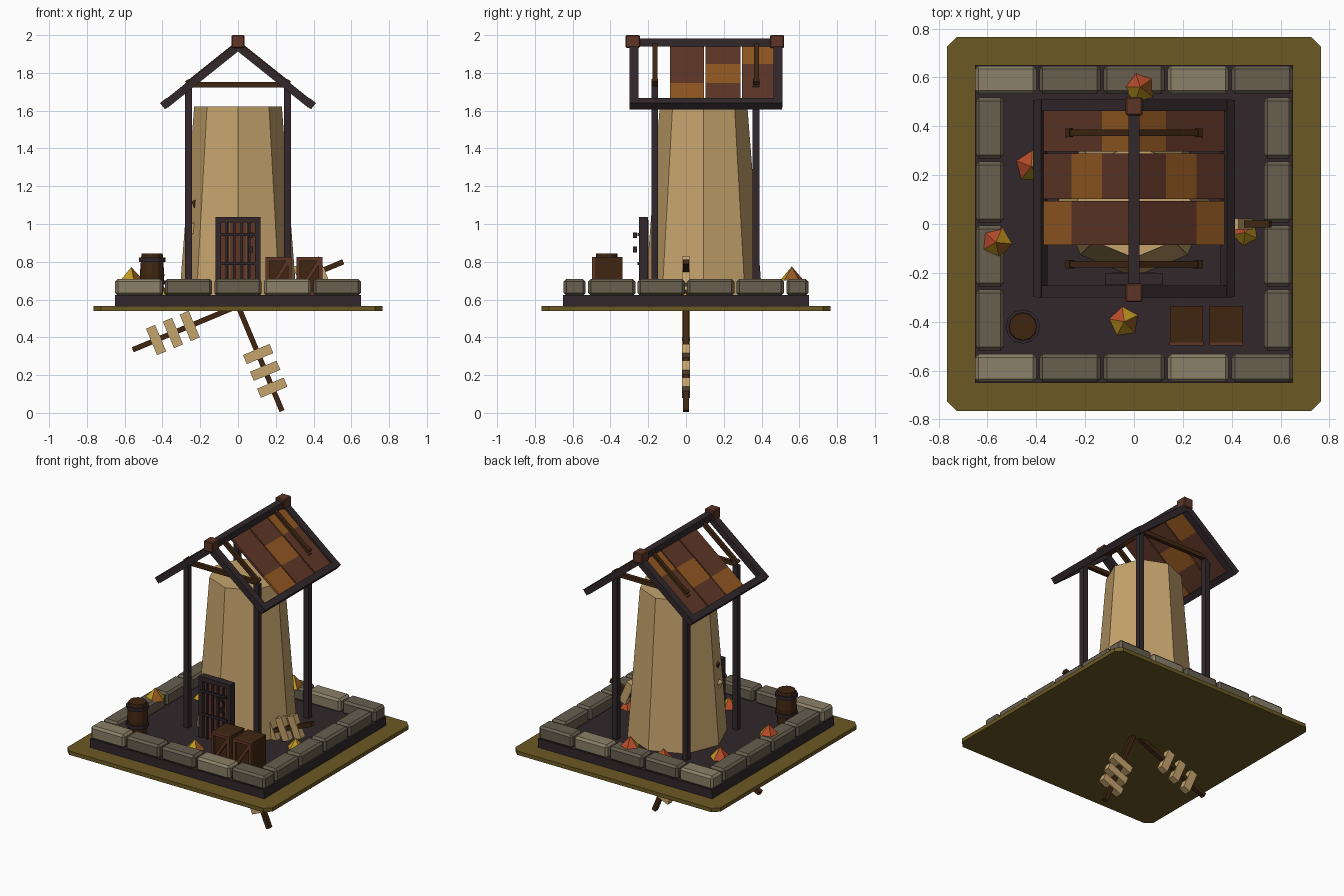
import bpy, bmesh, math
from mathutils import Matrix, Vector

if "Cube" in bpy.data.objects:
    bpy.data.objects.remove(bpy.data.objects["Cube"])

def mat(name, hexcol):
    m = bpy.data.materials.new(name)
    c = [int(hexcol[i:i + 2], 16) / 255 for i in (0, 2, 4)]
    m.diffuse_color = [((v + 0.055) / 1.055) ** 2.4 if v > 0.04 else v / 12.92 for v in c] + [1]
    m.use_nodes = True
    m.node_tree.nodes["Principled BSDF"].inputs["Base Color"].default_value = m.diffuse_color
    return m

OLIVE = mat("olive_grass", "6c5923")
DARK = mat("charcoal_wood", "31272a")
STONE_L = mat("light_stone", "8b8068")
STONE_D = mat("dark_stone", "675e4e")
TAN = mat("tan_plaster", "c5a36d")
WOOD = mat("dark_wood", "402612")
RUST = mat("rust_brown", "5e3626")
ORANGE = mat("orange_tile", "925822")
RED = mat("leaf_red", "b84c2a")
YELLOW = mat("leaf_yellow", "c39a22")

def finish(bm, name, mats, bevel=0):
    me = bpy.data.meshes.new(name)
    bmesh.ops.recalc_face_normals(bm, faces=bm.faces)
    bm.to_mesh(me)
    bm.free()
    for m in mats:
        me.materials.append(m)
    ob = bpy.data.objects.new(name, me)
    bpy.context.collection.objects.link(ob)
    if bevel:
        mod = ob.modifiers.new("bevel", 'BEVEL')
        mod.width, mod.segments = bevel, 1
    return ob

def add_box(bm, c, size, rot_y=0.0, idx=0):
    m = Matrix.Translation(c) @ Matrix.Rotation(rot_y, 4, 'Y') @ Matrix.Diagonal((*size, 1))
    r = bmesh.ops.create_cube(bm, size=1, matrix=m)
    for f in {f for v in r['verts'] for f in v.link_faces}:
        f.material_index = idx

def boxes(name, items, mats, bevel=0):
    """items: (centre, size[, rot_y[, material index]])"""
    bm = bmesh.new()
    for it in items:
        add_box(bm, *it)
    return finish(bm, name, mats, bevel)

def add_cone(bm, c, r1, r2, z0, z1, n, rot=0.0):
    m = Matrix.Translation((c[0], c[1], (z0 + z1) / 2)) @ Matrix.Rotation(rot, 4, 'Z')
    r = bmesh.ops.create_cone(bm, cap_ends=True, segments=n, radius1=r1, radius2=r2,
                              depth=z1 - z0, matrix=m)
    return {f for v in r['verts'] for f in v.link_faces}

# ground slab with clipped corners
bm = bmesh.new()
add_box(bm, (0, 0, 0.553), (1.53, 1.53, 0.026))
vert_edges = [e for e in bm.edges if abs(e.verts[0].co.z - e.verts[1].co.z) > 0.01]
bmesh.ops.bevel(bm, geom=vert_edges, offset=0.04, segments=1, affect='EDGES')
finish(bm, "ground_slab", [OLIVE])
boxes("platform", [((0, 0, 0.595), (1.3, 1.3, 0.06))], [DARK])

# stone border
stones = []
for s in (-1, 1):
    for i in range(5):
        stones.append((((i - 2) * 0.2625, s * 0.59, 0.665), (0.25, 0.115, 0.09), 0, 0 if i in (0, 3) else 1))
    for i in range(4):
        stones.append(((s * 0.59, (i - 1.5) * 0.262, 0.665), (0.115, 0.25, 0.09), 0, 1))
boxes("stone_border", stones, [STONE_L, STONE_D], 0.014)

# eight-sided tower
bm = bmesh.new()
add_cone(bm, (0, 0.093), 0.31, 0.232, 0.62, 1.622, 8)
finish(bm, "tower", [TAN])

# posts and tie beams
boxes("corner_posts", [((x, y, 1.175), (0.036, 0.036, 1.11)) for x in (-0.262, 0.262)
                       for y in (-0.165, 0.37)], [DARK])
boxes("tie_beams", [((0, y, 1.737), (0.51, 0.026, 0.028)) for y in (-0.165, 0.37)], [WOOD])

# roof frame
A = math.atan(0.8)
def slope(s, x0, x1, y, width, thick, lift=0.0, idx=0):
    x = (x0 + x1) / 2
    c = Vector((s * (x + lift * math.sin(A)), y, 1.94 - 0.8 * x + lift * math.cos(A)))
    return (c, ((x1 - x0) / math.cos(A), width, thick), s * A, idx)

frame = [((0, 0.105, 1.961), (0.045, 0.8, 0.042))]
for s in (-1, 1):
    frame.append(((s * 0.383, 0.105, 1.637), (0.042, 0.806, 0.042), s * A))
    frame += [slope(s, 0, 0.385, y, 0.048, 0.042) for y in (-0.276, 0.486)]
boxes("roof_frame", frame, [DARK])
boxes("ridge_caps", [((0, y, 1.966), (0.068, 0.075, 0.068)) for y in (-0.282, 0.482)], [RUST], 0.005)

# roof panels, with an orange diagonal on each slope
rows = ((-0.085, 0.094), (0.102, 0.288), (0.296, 0.465))
cols = (0.0, 0.125, 0.25, 0.365)
panels = []
for s in (-1, 1):
    for r, (y0, y1) in enumerate(rows):
        for c in range(3):
            panels.append(slope(s, cols[c], cols[c + 1], (y0 + y1) / 2, y1 - y0, 0.016,
                                0, 1 if c == 2 - r else 0))
boxes("roof_panels", panels, [RUST, ORANGE])

# rods lying on the slopes
rods = []
for s in (-1, 1):
    for y in (-0.165, 0.373):
        rods.append(slope(s, 0.0, 0.262, y, 0.026, 0.024, 0.014))
        rods.append(slope(s, 0.245, 0.262, y, 0.034, 0.032, 0.014))
boxes("roof_rods", rods, [WOOD])

# door with frame, planks and bars
DY = -0.225
door = [((s * 0.105, DY, 0.83), (0.028, 0.05, 0.41)) for s in (-1, 1)]
door.append(((0, DY, 1.022), (0.238, 0.05, 0.03)))
door += [((x, DY - 0.018, 0.82), (0.012, 0.012, 0.4)) for x in (-0.06, -0.02, 0.02, 0.06)]
door += [((0, DY - 0.026, z), (0.19, 0.012, 0.016)) for z in (0.79, 0.945)]
door += [((0.07, DY - 0.045, z), (0.02, 0.02, 0.03)) for z in (0.865, 0.94)]
boxes("door_frame_and_bars", door, [DARK])
boxes("door_planks", [((x, DY + 0.012, 0.82), (0.045, 0.03, 0.4)) for x in (-0.069, -0.023, 0.023, 0.069)], [RUST])

# four windmill blades around a low centre
bm = bmesh.new()
for k in range(4):
    t = math.radians(22.7 + 90 * k)
    d = Vector((math.cos(t), 0, math.sin(t)))
    o = Vector((0, 0, 0.567))
    add_box(bm, o + d * 0.302, (0.604, 0.03, 0.028), -t, 0)
    for r in (0.277, 0.373, 0.47):
        add_box(bm, o + d * r, (0.052, 0.044, 0.152), -t, 1)
finish(bm, "windmill_blades", [WOOD, TAN])

# crates with braced fronts
for n, cx in (("left_crate", 0.215), ("right_crate", 0.378)):
    it = [((cx, -0.41, 0.725), (0.136, 0.148, 0.2), 0, 0)]
    it += [((cx + s * 0.059, -0.49, 0.725), (0.02, 0.016, 0.2), 0, 1) for s in (-1, 1)]
    it += [((cx, -0.49, z), (0.136, 0.014, 0.02), 0, 1) for z in (0.635, 0.815)]
    it.append(((cx, -0.488, 0.725), (0.2, 0.014, 0.02), -math.atan(1.55), 1))
    boxes(n, it, [WOOD, RUST])

# barrel
bm = bmesh.new()
B = (-0.455, -0.42)
add_cone(bm, B, 0.056, 0.065, 0.62, 0.73, 12)
add_cone(bm, B, 0.065, 0.056, 0.73, 0.843, 12)
for z in (0.68, 0.8):
    for f in add_cone(bm, B, 0.07, 0.07, z, z + 0.022, 12):
        f.material_index = 1
finish(bm, "barrel", [WOOD, DARK])

# leaf piles: five-sided pyramids with mixed colours
piles = ((0.025, 0.56, 0.067, 0.70, 0.775), (-0.42, 0.235, 0.07, 0.62, 0.70),
         (-0.565, -0.075, 0.067, 0.70, 0.772), (0.455, -0.035, 0.058, 0.62, 0.69),
         (-0.04, -0.4, 0.067, 0.62, 0.69), (-0.14, 0.44, 0.065, 0.62, 0.69))
bm = bmesh.new()
for p, (x, y, r, z0, z1) in enumerate(piles):
    for f in add_cone(bm, (x, y), r, 0, z0, z1, 5, 0.3 + p * 0.9):
        c = f.calc_center_median()
        a = math.degrees(math.atan2(c.y - y, c.x - x)) % 360
        f.material_index = 0 if 70 < a < 200 else (1 if a < 290 and a > 70 else 2) if p != 3 else 1
        if a <= 70:
            f.material_index = 1
finish(bm, "leaf_piles", [RED, YELLOW, ORANGE])
